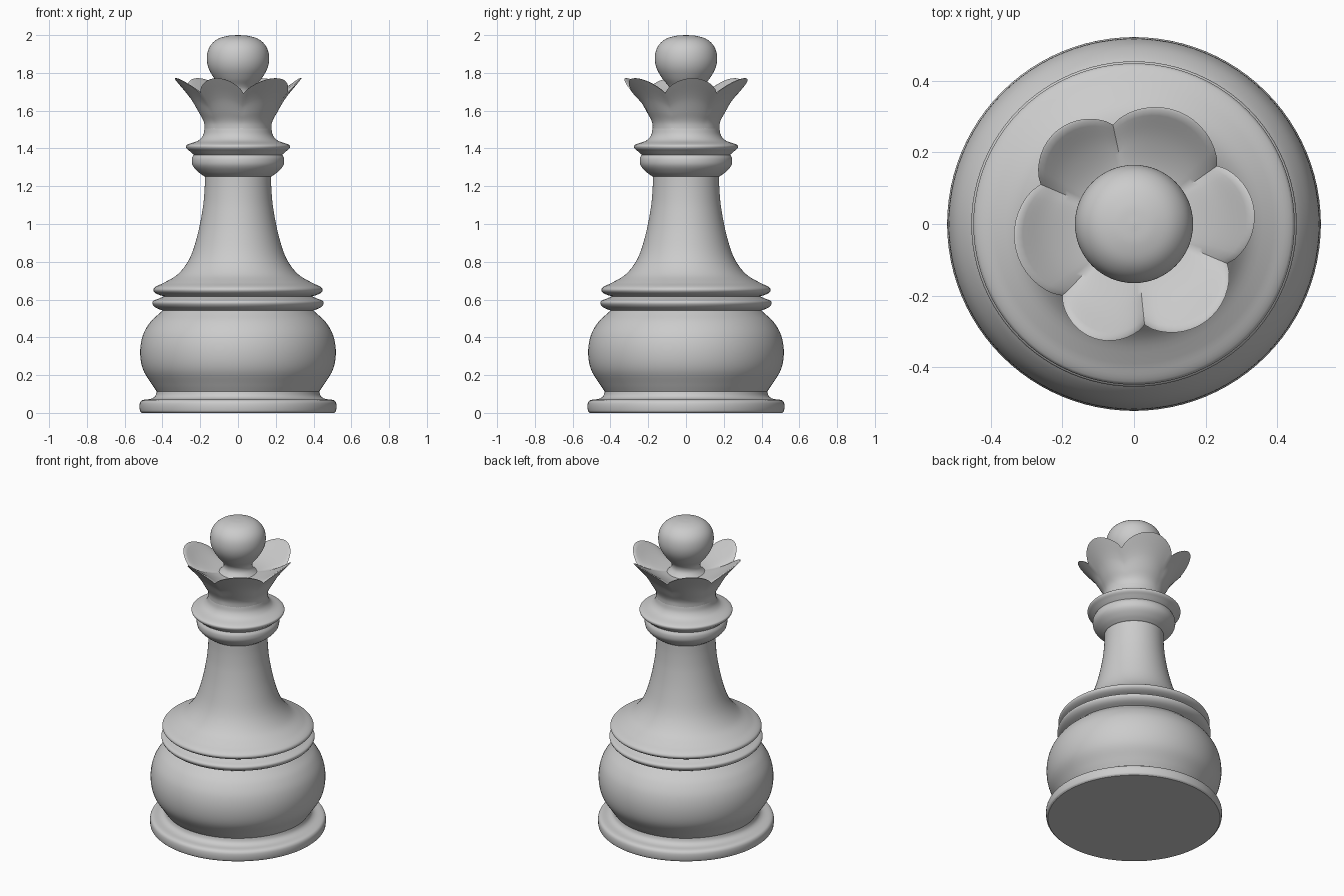
import bpy, bmesh, math
from mathutils import Vector
from mathutils.geometry import interpolate_bezier

cube = bpy.data.objects.get("Cube")
if cube:
    bpy.data.objects.remove(cube, do_unlink=True)

grey = bpy.data.materials.new("light_grey")
grey.use_nodes = True
GREY = (0.6, 0.6, 0.6, 1)
grey.diffuse_color = GREY
grey.node_tree.nodes["Principled BSDF"].inputs["Base Color"].default_value = GREY


def smooth_path(points, steps=5):
    """Smooth (radius, height) path through the given points."""
    pts = [Vector((r, 0, z)) for r, z in points]
    last = len(pts) - 1
    tangents = [(pts[min(i + 1, last)] - pts[max(i - 1, 0)]).normalized() for i in range(last + 1)]
    path = [pts[0]]
    for i in range(last):
        a, b = pts[i], pts[i + 1]
        h = (b - a).length / 3
        path += interpolate_bezier(a, a + tangents[i] * h, b - tangents[i + 1] * h, b, steps + 1)[1:]
    return [(p.x, p.z) for p in path]


def make_object(name, rings):
    """Skin a list of closed rings, capping both ends."""
    bm = bmesh.new()
    rows = [[bm.verts.new(p) for p in ring] for ring in rings]
    n = len(rows[0])
    for low, high in zip(rows, rows[1:]):
        for i in range(n):
            j = (i + 1) % n
            bm.faces.new((low[i], low[j], high[j], high[i]))
    bm.faces.new(rows[0][::-1])
    bm.faces.new(rows[-1])
    bmesh.ops.recalc_face_normals(bm, faces=bm.faces)
    mesh = bpy.data.meshes.new(name)
    bm.to_mesh(mesh)
    bm.free()
    mesh.materials.append(grey)
    obj = bpy.data.objects.new(name, mesh)
    bpy.context.collection.objects.link(obj)
    bpy.ops.object.select_all(action="DESELECT")
    obj.select_set(True)
    bpy.context.view_layer.objects.active = obj
    bpy.ops.object.shade_smooth_by_angle(angle=math.radians(40))
    return obj


def lathe(name, points, sides=96):
    turns = [math.tau * i / sides for i in range(sides)]
    make_object(name, [[(r * math.cos(a), r * math.sin(a), z) for a in turns]
                       for r, z in smooth_path(points)])


# Turned parts, from the foot upwards
lathe("foot", [(.51, 0), (.519, .01), (.52, .05), (.507, .067), (.46, .075), (.438, .09), (.428, .12)])
lathe("bulb", [(.428, .11), (.455, .15), (.503, .23), (.518, .32), (.504, .41),
               (.465, .48), (.415, .528), (.395, .545)])
lathe("lower_ring", [(.395, .54), (.435, .557), (.453, .577), (.45, .592), (.42, .605), (.385, .62)])
lathe("stem", [(.385, .615), (.43, .63), (.448, .648), (.44, .665), (.39, .69), (.315, .737),
               (.255, .82), (.215, .94), (.187, 1.08), (.177, 1.18), (.175, 1.27)])
lathe("collar", [(.175, 1.25), (.21, 1.275), (.24, 1.31), (.244, 1.345), (.232, 1.37)])
lathe("collar_disc", [(.232, 1.365), (.255, 1.385), (.274, 1.403), (.272, 1.418),
                      (.21, 1.442), (.185, 1.47), (.176, 1.51)])

# Crown of six petals, dipping to a fold between each pair
folds = [35, 102, 157, 225, 276, 337]
STEPS = 16
angles = []
for k, start in enumerate(folds):
    width = (folds[(k + 1) % 6] - start) % 360
    for s in range(STEPS):
        u = s / STEPS
        angles.append((math.radians(start + width * u), 1 - math.sin(math.pi * u) ** 0.8))

outer = smooth_path([(.176, 1.49), (.181, 1.54), (.21, 1.595), (.255, 1.67), (.338, 1.772)])
inner = smooth_path([(.33, 1.772), (.245, 1.71), (.16, 1.67), (.07, 1.655)])


def petal_ring(r, z, t):
    ring = []
    for a, dip in angles:
        radius = r - .055 * dip * t * t
        ring.append((radius * math.cos(a), radius * math.sin(a), z - .08 * dip * t * t))
    return ring


rings = [petal_ring(r, z, i / (len(outer) - 1)) for i, (r, z) in enumerate(outer)]
rings += [petal_ring(r, z, 1 - i / (len(inner) - 1)) for i, (r, z) in enumerate(inner)]
make_object("crown", rings)

# Finial ball on its flared neck
lathe("finial", [(.13, 1.645), (.1, 1.67), (.085, 1.695), (.09, 1.725), (.125, 1.77), (.156, 1.825),
                 (.165, 1.88), (.152, 1.935), (.115, 1.975), (.06, 1.995), (.004, 2)], 64)
